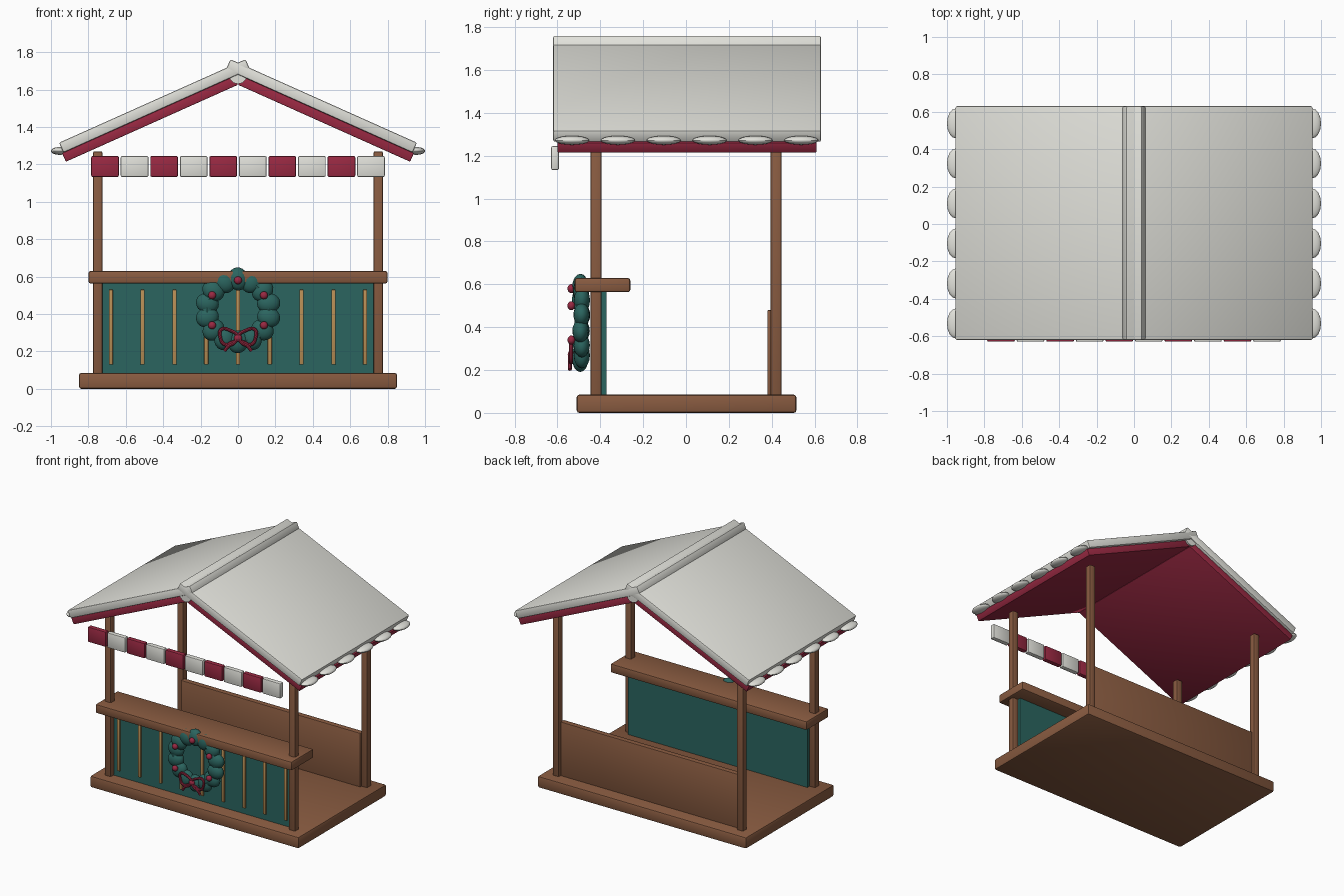
import bpy, bmesh, math, random
from math import sin, cos, pi
from mathutils import Matrix, Vector

if "Cube" in bpy.data.objects:
    bpy.data.objects.remove(bpy.data.objects["Cube"], do_unlink=True)
random.seed(4)


def material(name, rgb):
    m = bpy.data.materials.new(name)
    m.use_nodes = True
    m.diffuse_color = (*rgb, 1)
    m.node_tree.nodes["Principled BSDF"].inputs["Base Color"].default_value = (*rgb, 1)
    return m


WOOD = material("brown wood", (0.25, 0.105, 0.052))
TEAL = material("teal paint", (0.024, 0.13, 0.115))
TAN = material("tan wood", (0.48, 0.27, 0.09))
RED = material("deep red", (0.32, 0.022, 0.055))
SNOW = material("snow white", (0.75, 0.75, 0.70))

made = []


def finish(name, bm, mat):
    mesh = bpy.data.meshes.new(name)
    bm.to_mesh(mesh)
    bm.free()
    mesh.materials.append(mat)
    obj = bpy.data.objects.new(name, mesh)
    bpy.context.collection.objects.link(obj)
    made.append(obj)
    return obj


def box(name, center, size, mat, bevel=0.008, tilt=0):
    """Bevelled box, tilted about the y axis."""
    bm = bmesh.new()
    bmesh.ops.create_cube(bm, size=1)
    bmesh.ops.scale(bm, vec=size, verts=bm.verts)
    if bevel:
        bmesh.ops.bevel(bm, geom=bm.edges[:], offset=bevel, segments=2,
                        profile=0.5, affect='EDGES')
    bm.transform(Matrix.Translation(center) @ Matrix.Rotation(tilt, 4, 'Y'))
    return finish(name, bm, mat)


def span(name, x, y, z, mat, bevel=0.008):
    """Box given by its (min, max) on each axis."""
    pairs = (x, y, z)
    return box(name, [(a + b) / 2 for a, b in pairs], [b - a for a, b in pairs], mat, bevel)


def blob(name, center, radii, mat, spin=0):
    bm = bmesh.new()
    bmesh.ops.create_uvsphere(bm, u_segments=16, v_segments=10, radius=1)
    bmesh.ops.scale(bm, vec=radii, verts=bm.verts)
    bm.transform(Matrix.Translation(center) @ Matrix.Rotation(spin, 4, 'Y'))
    return finish(name, bm, mat)


def tube(name, points, radius, mat, cyclic=False):
    """Round tube along a smooth path, turned into a mesh."""
    curve = bpy.data.curves.new(name, 'CURVE')
    curve.dimensions = '3D'
    curve.bevel_depth = radius
    curve.bevel_resolution = 2
    curve.resolution_u = 6
    curve.use_fill_caps = True
    spline = curve.splines.new('BEZIER')
    spline.bezier_points.add(len(points) - 1)
    for bp, p in zip(spline.bezier_points, points):
        bp.co = p
        bp.handle_left_type = bp.handle_right_type = 'AUTO'
    spline.use_cyclic_u = cyclic
    tmp = bpy.data.objects.new(name + "_path", curve)
    bpy.context.collection.objects.link(tmp)
    bpy.context.view_layer.update()
    bm = bmesh.new()
    bm.from_mesh(tmp.to_mesh())
    tmp.to_mesh_clear()
    bpy.data.objects.remove(tmp, do_unlink=True)
    return finish(name, bm, mat)


# Floor, posts, counter and walls
span("floor_base", (-.85, .85), (-.51, .515), (0, .085), WOOD, .012)
for sx, side in ((1, "left"), (-1, "right")):
    for sy, end in ((-1, "front"), (1, "back")):
        box(f"{end}_{side}_post", (sx * .75, sy * .42, .675), (.05, .05, 1.19), WOOD)
span("counter", (-.80, .80), (-.52, -.26), (.563, .63), WOOD, .012)
span("front_panel", (-.73, .73), (-.41, -.37), (.08, .57), TEAL, 0)
span("back_panel", (-.73, .73), (.38, .42), (.08, .48), WOOD, .004)
for i in range(9):
    x = (i - 4) * .17
    span(f"slat_{i + 1}", (x - .011, x + .011), (-.422, -.405), (.13, .53), TAN, .003)

# Roof: red boards with a thick layer of snow whose slabs cross at the ridge
PITCH = math.radians(24.1)
for s, side in ((1, "left"), (-1, "right")):
    down = Vector((s * cos(PITCH), 0, -sin(PITCH)))
    out = Vector((s * sin(PITCH), 0, cos(PITCH)))
    board = Vector((0, .005, 1.626)) + down * .504 + out * .025
    box(f"{side}_roof_board", board, (1.008, 1.21, .05), RED, .004, s * PITCH)
    snow = Vector((0, .005, 1.744)) + down * .502 - out * .029
    box(f"{side}_roof_snow", snow, (1.092, 1.25, .058), SNOW, .008, s * PITCH)
    # Snow lumps along the eave
    for i in range(6):
        blob(f"{side}_eave_snow_{i + 1}", (s * .953, (i - 2.5) * .214 + .003, 1.272),
             (.047, .08, .021), SNOW)

# Rounded snow filling under the ridge
bm = bmesh.new()
bmesh.ops.create_cone(bm, cap_ends=True, segments=12, radius1=.048, radius2=.048, depth=1.235)
bm.transform(Matrix.Translation((0, .005, 1.678)) @ Matrix.Rotation(pi / 2, 4, 'X'))
finish("ridge_snow", bm, SNOW)

# Striped valance
for i in range(10):
    box(f"valance_{i + 1}", ((i - 4.5) * .158, -.611, 1.189), (.148, .037, .112),
        RED if i % 2 == 0 else SNOW, .008)

# Wreath of overlapping leaf clumps around a ring
CENTER = Vector((0, -.49, .42))


def on_ring(angle, radius, y=0):
    return CENTER + Vector((radius * cos(angle), y, radius * sin(angle)))


tube("wreath_ring", [on_ring(i * pi / 6, .165) for i in range(12)], .03, TEAL, True)
for i in range(14):
    a = pi / 2 + i * pi / 7
    blob(f"wreath_clump_{i + 1}", on_ring(a, .168, random.uniform(-.006, .006)),
         (.062, .038, .054), TEAL, -a + random.uniform(-.2, .2))
for i, deg in enumerate((90, 30, 150, -30, 210)):
    blob(f"berry_{i + 1}", on_ring(math.radians(deg), .16, -.045), (.021, .018, .021), RED)

# Bow with two loops and two tails
KNOT = Vector((0, -.537, .272))
blob("bow_knot", KNOT, (.022, .015, .02), RED)
for s, side in ((1, "left"), (-1, "right")):
    loop = ((0, 0), (.045, .042), (.09, .045), (.095, .005), (.07, -.035), (.035, -.025))
    tail = ((0, 0), (.025, -.03), (.05, -.042), (.072, -.07))
    tube(f"bow_{side}_loop", [KNOT + Vector((s * x, 0, z)) for x, z in loop], .009, RED, True)
    tube(f"bow_{side}_tail", [KNOT + Vector((s * x, -.005, z)) for x, z in tail], .009, RED)

# Smooth shading with sharp edges kept
bpy.ops.object.select_all(action='DESELECT')
for obj in made:
    obj.select_set(True)
bpy.context.view_layer.objects.active = made[0]
bpy.ops.object.shade_smooth_by_angle(angle=math.radians(40))
